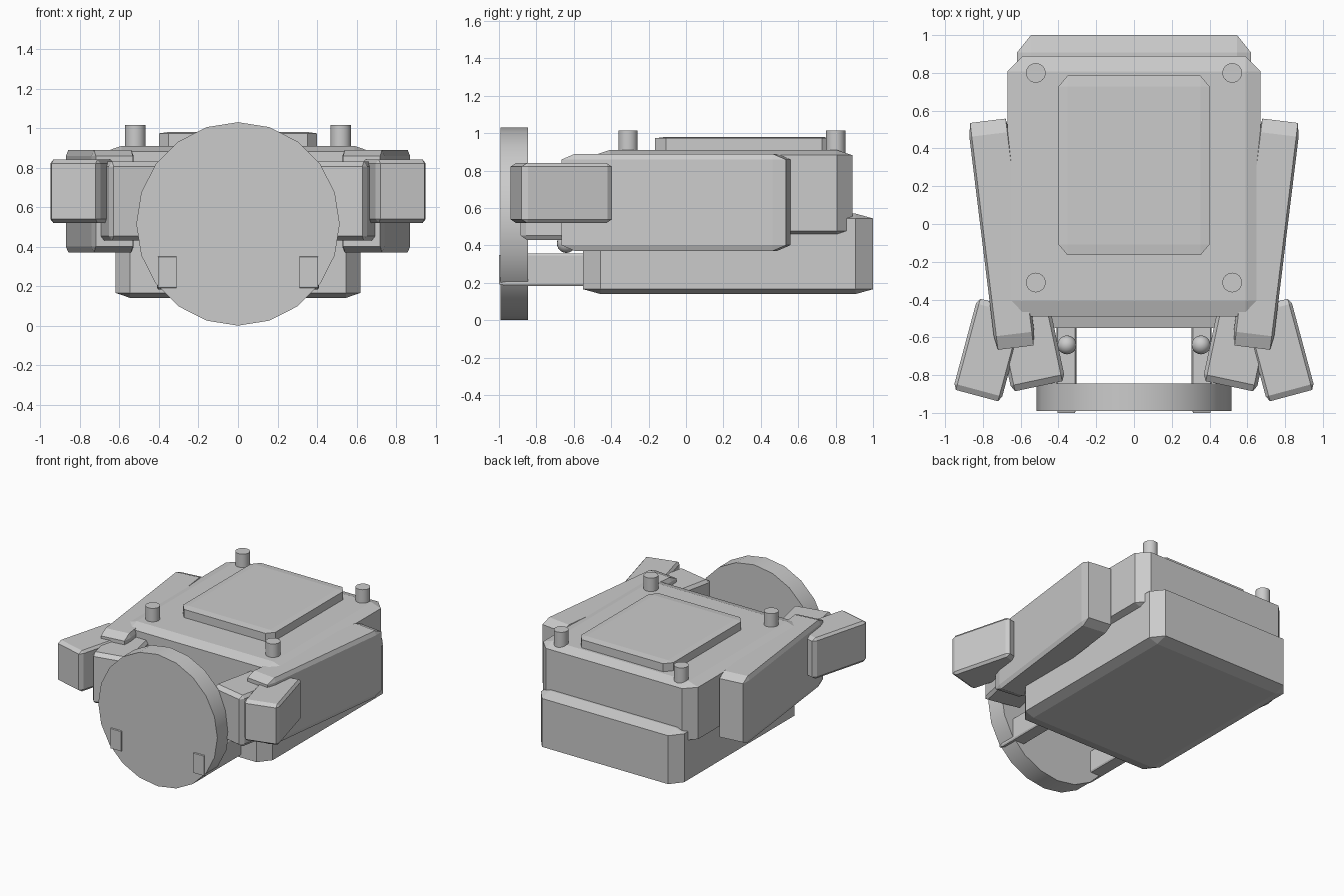
import bpy
import math

if "Cube" in bpy.data.objects:
    bpy.data.objects.remove(bpy.data.objects["Cube"])


def box(name, center, size, turn=0.0):
    """Chamfered box: the bevel acts on a unit cube, so it stretches with the size."""
    bpy.ops.mesh.primitive_cube_add(size=1, location=center,
                                    rotation=(0, 0, math.radians(turn)))
    ob = bpy.context.object
    ob.name = name
    ob.scale = size
    bevel = ob.modifiers.new("chamfer", 'BEVEL')
    bevel.width = 0.06
    bevel.segments = 1
    bevel.limit_method = 'NONE'
    return ob


def cylinder(name, center, radius, depth, sides, rotation=(0, 0, 0)):
    bpy.ops.mesh.primitive_cylinder_add(vertices=sides, radius=radius, depth=depth,
                                        location=center, rotation=rotation)
    ob = bpy.context.object
    ob.name = name
    bpy.ops.object.shade_smooth_by_angle(angle=math.radians(30))
    return ob


# Main body: lower hull, upper hull, raised lid
box("lower_hull", (0, 0.225, 0.355), (1.24, 1.55, 0.43))
box("upper_hull", (0, 0.20, 0.68), (1.34, 1.38, 0.46))
box("top_lid", (0, 0.31, 0.925), (0.80, 0.95, 0.11))

# Front disc standing upright
cylinder("front_disc", (0, -0.917, 0.515), 0.515, 0.147, 20, (math.pi / 2, 0, 0))

for label, s in (("left", -1), ("right", 1)):
    # Long side arms, toed in toward the front
    box(f"{label}_side_arm", (s * 0.70, -0.054, 0.63), (0.215, 1.21, 0.52), -s * 7)
    # Inner and outer front pods
    box(f"{label}_inner_pod", (s * 0.563, -0.585, 0.63), (0.29, 0.56, 0.40), -s * 12)
    box(f"{label}_outer_pod", (s * 0.767, -0.667, 0.68), (0.262, 0.50, 0.32), s * 15)
    # Struts carrying the disc
    box(f"{label}_strut", (s * 0.358, -0.70, 0.27), (0.105, 0.60, 0.175))
    # Small ball beside each pod
    bpy.ops.mesh.primitive_uv_sphere_add(segments=20, ring_count=12, radius=0.05,
                                         location=(s * 0.355, -0.64, 0.41))
    bpy.context.object.name = f"{label}_ball"
    bpy.ops.object.shade_smooth()
    # Corner pegs on the roof
    for end, y in (("front", -0.31), ("back", 0.80)):
        cylinder(f"{label}_{end}_peg", (s * 0.52, y, 0.94), 0.052, 0.15, 24)
